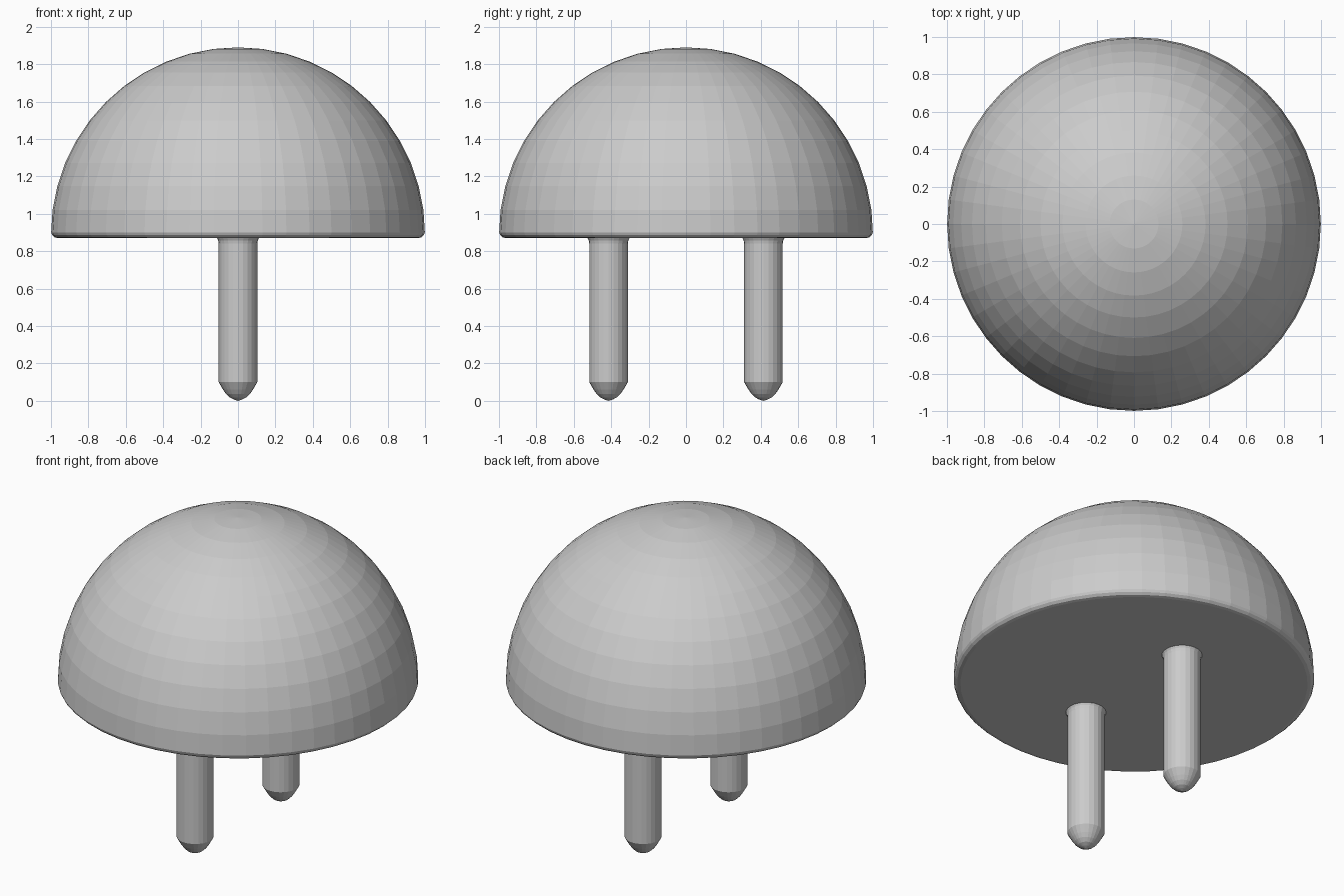
import bpy, bmesh
from math import sin, cos, radians, tau

if "Cube" in bpy.data.objects:
    bpy.data.objects.remove(bpy.data.objects["Cube"])


def lathe(name, profile, sides, location=(0, 0, 0)):
    """Revolve (radius, z) points about z; zero radius makes a pole."""
    bm = bmesh.new()
    rings = []
    for r, z in profile:
        n = sides if r > 0 else 1
        rings.append([bm.verts.new((r * cos(tau * i / sides), r * sin(tau * i / sides), z))
                      for i in range(n)])
    for a, b in zip(rings, rings[1:]):
        for i in range(sides):
            j = (i + 1) % sides
            if len(a) == 1:
                bm.faces.new((a[0], b[j], b[i]))
            elif len(b) == 1:
                bm.faces.new((a[i], a[j], b[0]))
            else:
                bm.faces.new((a[i], a[j], b[j], b[i]))
    # Close open ends
    if len(rings[0]) > 1:
        bm.faces.new(rings[0][::-1])
    if len(rings[-1]) > 1:
        bm.faces.new(rings[-1])
    bmesh.ops.recalc_face_normals(bm, faces=bm.faces)
    mesh = bpy.data.meshes.new(name)
    bm.to_mesh(mesh)
    bm.free()
    obj = bpy.data.objects.new(name, mesh)
    obj.location = location
    bpy.context.collection.objects.link(obj)
    return obj


# Hemispherical cap with a small rounded lower rim
rim = [(0.962, 0.87), (0.98, 0.874), (0.993, 0.886), (0.999, 0.90)]
dome = [(cos(radians(a)), 0.89 + sin(radians(a)))
        for a in (7.5 * k for k in range(1, 12))]
lathe("dome_cap", rim + dome + [(0, 1.89)], 48)

# Two prongs: blunt tip, straight shaft, flared root set into the cap
prong = [(0, 0.003), (0.022, 0.007), (0.044, 0.018), (0.064, 0.037),
         (0.08, 0.06), (0.103, 0.10), (0.103, 0.84), (0.106, 0.858),
         (0.112, 0.87), (0.112, 0.88)]
prong[0] = (0, 0)
for label, side in (("front", -1), ("back", 1)):
    lathe(label + "_prong", prong, 24, (0, side * 0.414, 0))
